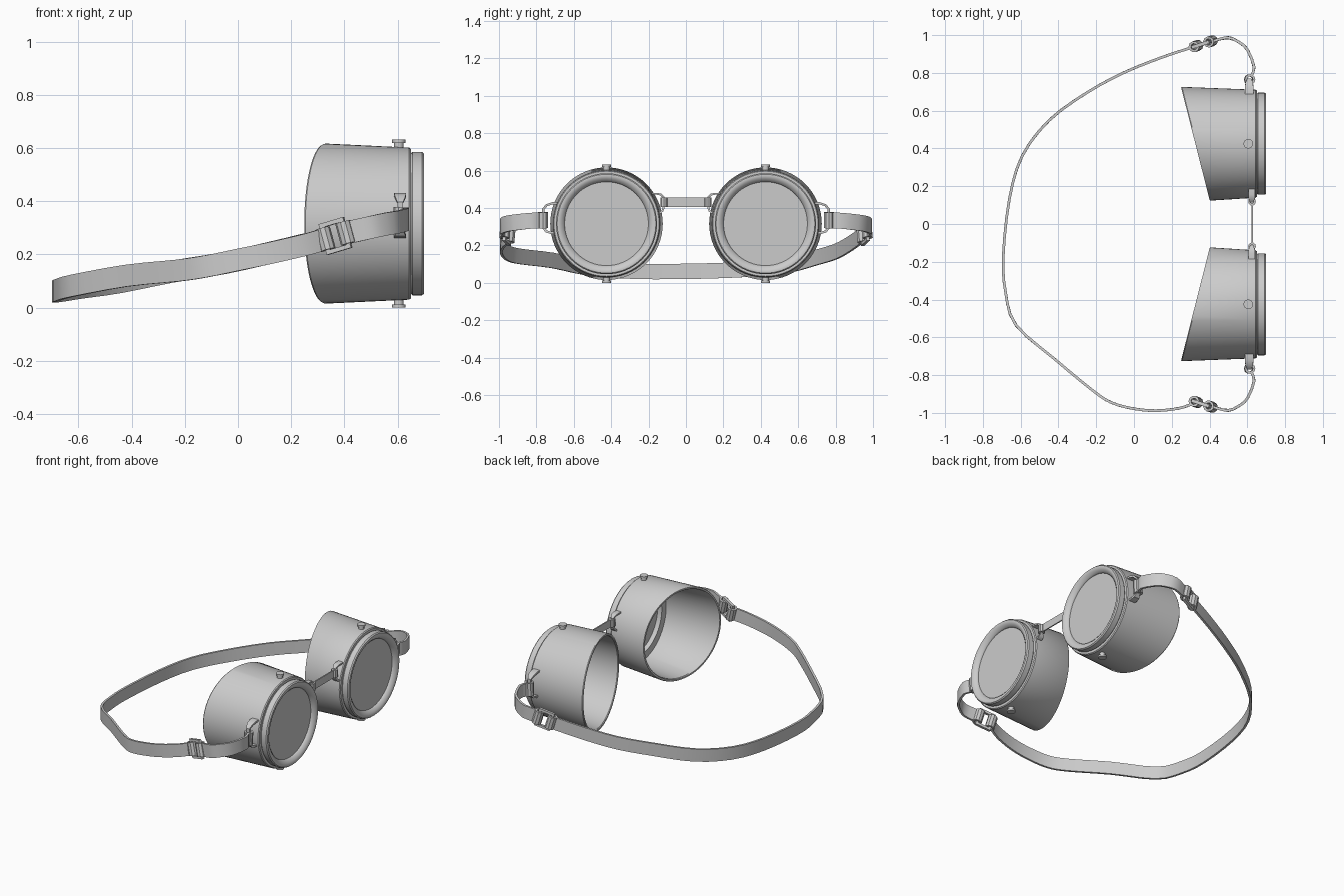
import bpy, bmesh, math
from mathutils import Vector as V

if "Cube" in bpy.data.objects:
    bpy.data.objects.remove(bpy.data.objects["Cube"])

CZ, CY = 0.316, 0.425   # eyecup axis height and offset


def finish(name, bm, angle=35):
    bmesh.ops.recalc_face_normals(bm, faces=bm.faces)
    me = bpy.data.meshes.new(name)
    bm.to_mesh(me)
    bm.free()
    ob = bpy.data.objects.new(name, me)
    bpy.context.collection.objects.link(ob)
    bpy.ops.object.select_all(action='DESELECT')
    ob.select_set(True)
    bpy.context.view_layer.objects.active = ob
    bpy.ops.object.shade_smooth_by_angle(angle=math.radians(angle))
    return ob


def lathe(name, profile, s, n=64):
    """Closed (x, r, slanted) profile turned about the eyecup axis."""
    bm = bmesh.new()
    rings = []
    for i in range(n):
        a = 2 * math.pi * i / n
        ring = []
        for x, r, slant in profile:
            dy = r * math.cos(a)
            ring.append(bm.verts.new((x - slant * 0.254 * dy, s * (CY + dy), CZ + r * math.sin(a))))
        rings.append(ring)
    m = len(profile)
    for i in range(n):
        a, b = rings[i], rings[(i + 1) % n]
        for j in range(m):
            k = (j + 1) % m
            bm.faces.new((a[j], a[k], b[k], b[j]))
    return finish(name, bm)


def ribbon(name, pts, width, thick, side, closed=False):
    """Rectangular band swept along pts, its width following side."""
    pts = [V(p) for p in pts]
    n = len(pts)
    widths = width if isinstance(width, list) else [width] * n
    bm = bmesh.new()
    secs = []
    for i, p in enumerate(pts):
        a = pts[i - 1] if (i or closed) else p
        b = pts[(i + 1) % n] if (i < n - 1 or closed) else p
        d1, d2 = (p - a).normalized(), (b - p).normalized()
        t = (d1 + d2).normalized()
        miter = 1 / max(0.5, t.dot(d2 if d2.length else d1))
        w = V(side)
        w = (w - t * w.dot(t)).normalized()
        nrm = t.cross(w) * thick / 2 * miter
        w *= widths[i] / 2
        secs.append([bm.verts.new(p + w * u + nrm * v) for u, v in ((1, 1), (-1, 1), (-1, -1), (1, -1))])
    for i in range(n if closed else n - 1):
        a, b = secs[i], secs[(i + 1) % n]
        for j in range(4):
            k = (j + 1) % 4
            bm.faces.new((a[j], a[k], b[k], b[j]))
    if not closed:
        bm.faces.new(secs[0])
        bm.faces.new(secs[-1])
    return finish(name, bm)


def smooth_path(pts, sub=3):
    """Catmull-Rom through pts."""
    pts = [V(p) for p in pts]
    q = [pts[0] * 2 - pts[1]] + pts + [pts[-1] * 2 - pts[-2]]
    out = []
    for i in range(1, len(q) - 2):
        a, b, c, d = q[i - 1:i + 3]
        for k in range(sub):
            t = k / sub
            out.append(0.5 * (2 * b + (c - a) * t + (2 * a - 5 * b + 4 * c - d) * t * t
                              + (3 * b - a - 3 * c + d) * t ** 3))
    return out + [pts[-1]]


def wrap(name, centre, up, width, r=0.02):
    """Strap end folded round a bar."""
    up = V(up).normalized()
    e = up.cross(V((1, 0.3, 0))).normalized()
    f = up.cross(e)
    pts = [V(centre) + r * (e * math.cos(k * math.pi / 5) + f * math.sin(k * math.pi / 5)) for k in range(10)]
    return ribbon(name, pts, width, 0.012, up, True)


def cylinder(name, centre, r, depth, n=20):
    bm = bmesh.new()
    bmesh.ops.create_cone(bm, cap_ends=True, segments=n, radius1=r, radius2=r, depth=depth)
    bmesh.ops.translate(bm, verts=bm.verts, vec=centre)
    return finish(name, bm)


for s, label in ((1, "left"), (-1, "right")):
    # Hollow eyecup with slanted rear edge
    lathe(label + "_eyecup", [(0.33, 0.301, 1), (0.325, 0.298, 1), (0.325, 0.288, 1), (0.33, 0.284, 1),
                              (0.63, 0.268, 0), (0.63, 0.222, 0), (0.65, 0.222, 0),
                              (0.65, 0.281, 0), (0.644, 0.286, 0)], s)
    # Lens retaining ring
    lathe(label + "_lens_ring", [(0.648, 0.224, 0), (0.648, 0.262, 0), (0.657, 0.27, 0), (0.692, 0.27, 0),
                                 (0.699, 0.264, 0), (0.70, 0.254, 0), (0.695, 0.242, 0), (0.684, 0.228, 0),
                                 (0.675, 0.224, 0)], s)
    # Lens disc
    bm = bmesh.new()
    bmesh.ops.create_cone(bm, cap_ends=True, segments=64, radius1=0.226, radius2=0.226, depth=0.012)
    for v in bm.verts:
        v.co = (0.668 + v.co.z, s * CY + v.co.x, CZ + v.co.y)
    finish(label + "_lens", bm)

    # Vent studs above and below
    for d, where in ((1, "top"), (-1, "bottom")):
        cylinder(f"{label}_{where}_stud", (0.605, s * CY, CZ + d * 0.293), 0.018, 0.036)
        cylinder(f"{label}_{where}_stud_cap", (0.605, s * CY, CZ + d * 0.31), 0.025, 0.012)

    # Outer strap bracket and inner bridge bracket
    w = [0.045, 0.045, 0.04, 0.022, 0.022, 0.04, 0.045, 0.045]
    outer = [(0.680, 0.425), (0.715, 0.425), (0.745, 0.415), (0.763, 0.395),
             (0.763, 0.295), (0.748, 0.275), (0.725, 0.268), (0.695, 0.268)]
    ribbon(label + "_outer_bracket", [(0.61, s * y, z) for y, z in outer], w, 0.012, (1, 0, 0))
    inner = [(0.185, 0.476), (0.155, 0.476), (0.135, 0.472), (0.120, 0.458),
             (0.120, 0.400), (0.126, 0.385), (0.137, 0.375), (0.155, 0.372)]
    ribbon(label + "_inner_bracket", [(0.623, s * y, z) for y, z in inner],
           [0.8 * a for a in w], 0.01, (1, 0, 0))
    wrap(label + "_bridge_wrap", (0.625, s * 0.118, 0.431), (0, 0, 1), 0.05, 0.014)
    wrap(label + "_bracket_wrap", (0.612, s * 0.765, 0.335), (0.05, 0, 1), 0.085, 0.022)

    # Short front strap
    front = [(0.618, 0.78, 0.332), (0.636, 0.83, 0.332), (0.602, 0.92, 0.322), (0.56, 0.96, 0.315),
             (0.50, 0.987, 0.302), (0.43, 0.972, 0.286)]
    ribbon(label + "_front_strap", smooth_path([(x, s * y, z) for x, y, z in front], 2), 0.085, 0.014, (0, 0, 1))

    # Buckle frame with strap ends folded round its two bars
    a, b = V((0.405, s * 0.967, 0.281)), V((0.328, s * 0.942, 0.258))
    d = (b - a).normalized()
    up = (V((0, 0, 1)) - d * d.z).normalized()
    ribbon(label + "_buckle", [a + up * 0.052, b + up * 0.052, b - up * 0.052, a - up * 0.052],
           0.018, 0.016, d.cross(up), True)
    wrap(label + "_buckle_front_wrap", a, up, 0.084, 0.023)
    wrap(label + "_buckle_rear_wrap", b, up, 0.084, 0.023)

# Bridge strap between the eyecups
ribbon("bridge_strap", [(0.627, -0.11, 0.431), (0.627, 0.11, 0.431)], 0.05, 0.008, (0, 0, 1))

# Long head strap
head = [(0.31, 0.936, 0.252), (0.15, 0.883, 0.213), (-0.05, 0.803, 0.168), (-0.25, 0.695, 0.135),
        (-0.45, 0.548, 0.095), (-0.592, 0.36, 0.075), (-0.66, 0.13, 0.064), (-0.692, -0.17, 0.06),
        (-0.68, -0.36, 0.066), (-0.625, -0.535, 0.082), (-0.42, -0.715, 0.12), (-0.22, -0.88, 0.14),
        (-0.12, -0.945, 0.155), (0.0, -0.978, 0.18), (0.12, -0.988, 0.205), (0.24, -0.975, 0.233),
        (0.315, -0.95, 0.254)]
ribbon("head_strap", smooth_path(head), 0.082, 0.014, (0, 0, 1))
